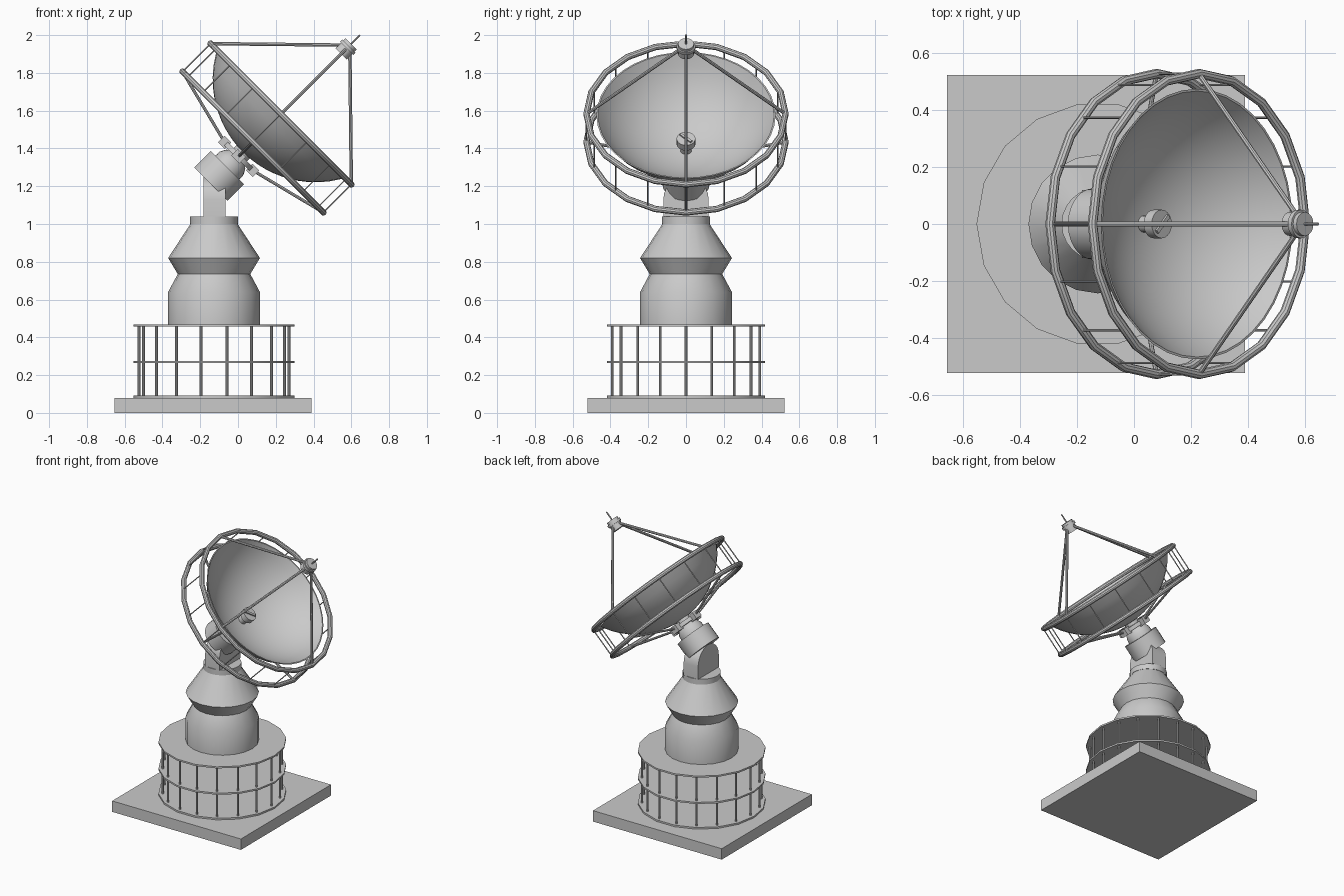
import bpy, bmesh
from math import sin, cos, pi, radians, sqrt
from mathutils import Matrix, Vector

old = bpy.data.objects.get("Cube")
if old:
    bpy.data.objects.remove(old, do_unlink=True)

grey = bpy.data.materials.new("light_grey")
grey.use_nodes = True
COLOUR = (0.59, 0.59, 0.59, 1)
grey.diffuse_color = COLOUR
grey.node_tree.nodes["Principled BSDF"].inputs["Base Color"].default_value = COLOUR

CX = -0.127                                   # tower axis
TOWER = Matrix.Translation((CX, 0, 0))
# Dish frame: local z looks along the tilted axis, local x points down the slope
DISH = Matrix.Translation((-0.122, 0, 1.233)) @ Matrix.Rotation(radians(45), 4, 'Y')


def finish(name, bm, matrix=Matrix()):
    """Turn a bmesh into an object, smooth except at sharp corners."""
    bmesh.ops.remove_doubles(bm, verts=bm.verts, dist=1e-5)
    bmesh.ops.recalc_face_normals(bm, faces=bm.faces)
    for f in bm.faces:
        f.smooth = True
    for e in bm.edges:
        e.smooth = e.is_manifold and e.calc_face_angle(0) < radians(32)
    mesh = bpy.data.meshes.new(name)
    bm.to_mesh(mesh)
    bm.free()
    mesh.materials.append(grey)
    obj = bpy.data.objects.new(name, mesh)
    obj.matrix_world = matrix
    bpy.context.collection.objects.link(obj)
    return obj


def lathe(name, profile, matrix, sides=24, closed=False):
    """Spin (radius, height) points around local z."""
    bm = bmesh.new()
    verts = [bm.verts.new((r, 0, z)) for r, z in profile]
    pairs = list(zip(verts, verts[1:] + verts[:1]))
    edges = [bm.edges.new(p) for p in (pairs if closed else pairs[:-1])]
    bmesh.ops.spin(bm, geom=verts + edges, axis=(0, 0, 1), cent=(0, 0, 0),
                   angle=2 * pi, steps=sides, use_merge=True)
    return finish(name, bm, matrix)


def drum(name, r, z0, z1, matrix, sides=24):
    return lathe(name, [(0, z0), (r, z0), (r, z1), (0, z1)], matrix, sides)


def rods(name, ends, r, matrix=Matrix(), sides=8):
    """Several straight bars joined in one object."""
    bm = bmesh.new()
    for a, b in ends:
        a, b = Vector(a), Vector(b)
        d = b - a
        m = Matrix.Translation((a + b) / 2) @ d.to_track_quat('Z', 'Y').to_matrix().to_4x4()
        bmesh.ops.create_cone(bm, cap_ends=True, segments=sides, radius1=r,
                              radius2=r, depth=d.length, matrix=m)
    return finish(name, bm, matrix)


def boxes(name, centres, size, matrix=Matrix()):
    """Boxes of one size; each centre is (radius, angle, height)."""
    bm = bmesh.new()
    for r, a, z in centres:
        m = (Matrix.Rotation(a, 4, 'Z') @ Matrix.Translation((r, 0, z))
             @ Matrix.Diagonal((*size, 1)))
        bmesh.ops.create_cube(bm, size=1, matrix=m)
    return finish(name, bm, matrix)


def polar(r, a, z):
    return (r * cos(a), r * sin(a), z)


def around(n):
    return [2 * pi * i / n for i in range(n)]


# Ground slab and round decks with posts
boxes("base_slab", [(0, 0, 0.04)], (1.043, 1.043, 0.08), Matrix.Translation((-0.133, 0, 0)))
for label, z in (("lower", 0.086), ("middle", 0.27), ("upper", 0.463)):
    drum(label + "_deck", 0.425, z - 0.006, z + 0.006, TOWER, 18)
rods("deck_posts", [(polar(0.397, a, 0.08), polar(0.397, a, 0.465)) for a in around(18)],
     0.007, TOWER)

# Waisted tower with its cap
lathe("tower", [(0, 0.465), (0.243, 0.465), (0.243, 0.64), (0.192, 0.735),
                (0.243, 0.82), (0.125, 1.0), (0, 1.0)], TOWER, 20)
drum("tower_cap", 0.127, 1.0, 1.04, TOWER)

# Upright bracket with a half-round top
bm = bmesh.new()
outline = [(-0.12, 1.04), (0.12, 1.04)]
outline += [(0.12 * cos(pi * i / 12), 1.13 + 0.12 * sin(pi * i / 12)) for i in range(13)]
face = bm.faces.new([bm.verts.new((-0.182, y, z)) for y, z in outline])
side = bmesh.ops.extrude_face_region(bm, geom=[face])["geom"]
bmesh.ops.translate(bm, vec=(0.117, 0, 0),
                    verts=[v for v in side if isinstance(v, bmesh.types.BMVert)])
finish("pivot_bracket", bm)

# Tilting mount behind the dish
drum("tilt_drum", 0.125, -0.03, 0.092, DISH)
lathe("mount_neck", [(0, 0.09), (0.09, 0.09), (0.088, 0.125), (0.072, 0.155),
                     (0.05, 0.175), (0.05, 0.215), (0, 0.215)], DISH)
drum("mount_plate", 0.1, 0.163, 0.19, DISH)
boxes("mount_lugs", [(0.105, a, 0.177) for a in around(4)], (0.05, 0.06, 0.05), DISH)

# Dish: a thin spherical bowl
RIM, R_DISH = 0.484, 0.474


def bowl(radius, depth, steps=12):
    ball = (radius ** 2 + depth ** 2) / (2 * depth)
    pts = [radius * i / steps for i in range(steps + 1)]
    return [(r, RIM - depth + ball - sqrt(ball ** 2 - r ** 2)) for r in pts]


lathe("dish", bowl(R_DISH, 0.275) + bowl(R_DISH - 0.008, 0.263)[::-1], DISH, 40)

# Two tube hoops around the dish, tied by thin bars
R_HOOP, FRONT, REAR = 0.527, 0.494, 0.284
for label, z in (("front", FRONT), ("rear", REAR)):
    tube = [(R_HOOP + 0.017 * cos(a), z + 0.017 * sin(a)) for a in around(10)]
    lathe(label + "_hoop", tube, DISH, 20, closed=True)
rods("hoop_ties", [(polar(R_HOOP, a, REAR), polar(R_HOOP, a, FRONT)) for a in around(16)],
     0.004, DISH, 6)
rods("rear_struts", [(polar(0.115, a, 0.18), polar(R_HOOP, a, REAR)) for a in around(4)],
     0.008, DISH)

# Feed held out in front by four legs
rods("feed_legs", [(polar(R_HOOP, a, FRONT), polar(0.025, a, 0.985)) for a in around(4)],
     0.009, DISH)
drum("feed_can", 0.042, 0.945, 1.02, DISH, 16)
drum("feed_collar", 0.05, 0.985, 1.003, DISH, 16)
rods("feed_pin", [((0, 0, 1.02), (0, 0, 1.085))], 0.005, DISH)

# Receiver in the middle of the bowl
drum("receiver_stem", 0.03, 0.205, 0.275, DISH, 16)
drum("receiver_head", 0.05, 0.27, 0.31, DISH, 20)
boxes("receiver_bar", [(0, radians(45), 0.313)], (0.08, 0.014, 0.012), DISH)
